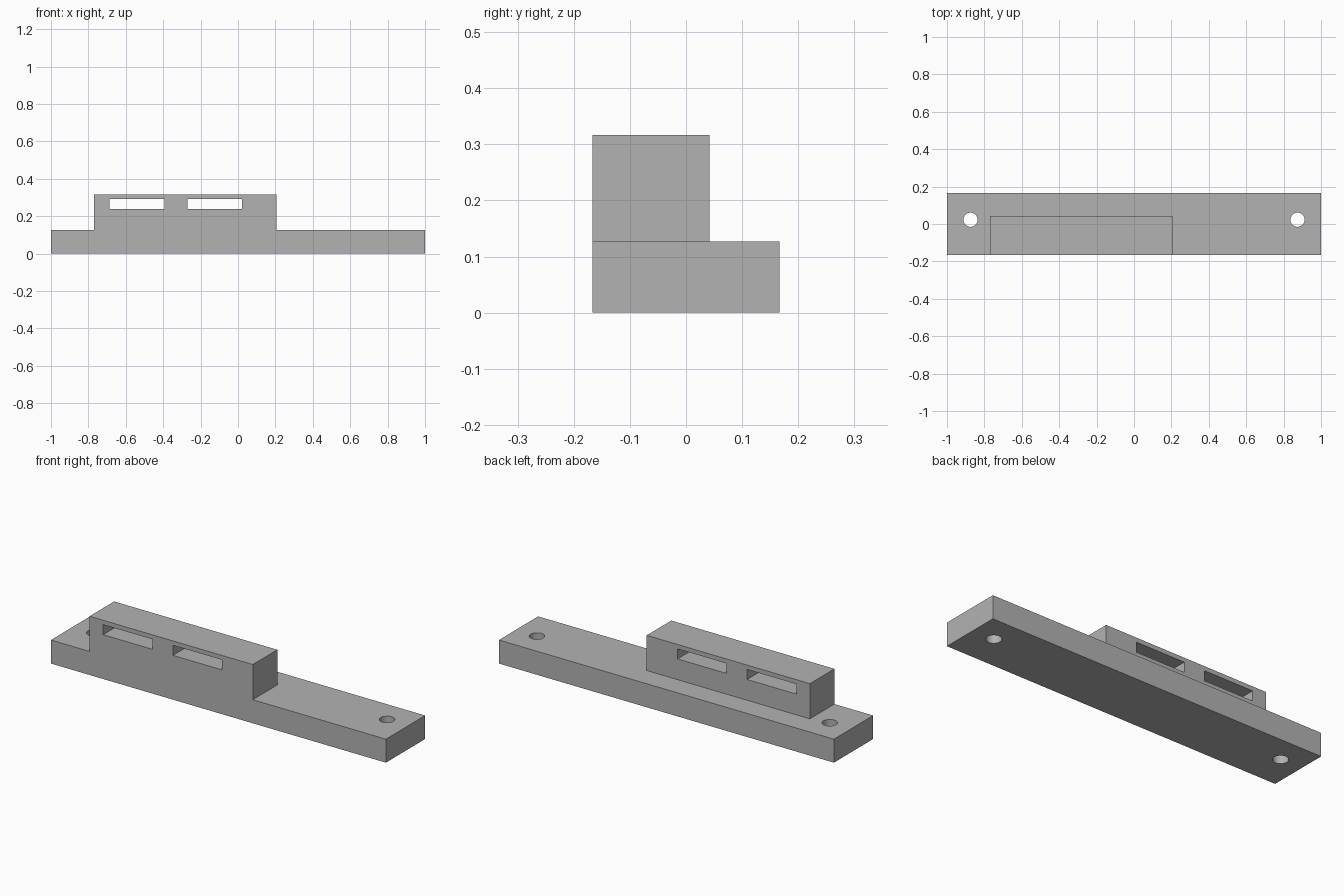
import bpy
import math

default = bpy.data.objects.get("Cube")
if default:
    bpy.data.objects.remove(default, do_unlink=True)

grey = bpy.data.materials.new("plain grey")
grey.use_nodes = True
colour = (0.45, 0.45, 0.45, 1)
grey.diffuse_color = colour
grey.node_tree.nodes["Principled BSDF"].inputs["Base Color"].default_value = colour


def box(name, low, high):
    bpy.ops.mesh.primitive_cube_add(size=1)
    ob = bpy.context.object
    ob.name = name
    ob.location = [(a + b) / 2 for a, b in zip(low, high)]
    ob.scale = [b - a for a, b in zip(low, high)]
    bpy.ops.object.transform_apply(location=True, scale=True)
    ob.data.materials.append(grey)
    return ob


def combine(target, other, operation):
    mod = target.modifiers.new(operation, 'BOOLEAN')
    mod.operation = operation
    mod.solver = 'EXACT'
    mod.object = other
    bpy.context.view_layer.objects.active = target
    bpy.ops.object.modifier_apply(modifier=mod.name)
    bpy.data.objects.remove(other, do_unlink=True)


HALF_DEPTH = 0.167
BASE_TOP = 0.127

# Long base plate with the raised block flush to its front
body = box("mounting_bracket", (-1, -HALF_DEPTH, 0), (1, HALF_DEPTH, BASE_TOP))
block = box("raised_block", (-0.769, -HALF_DEPTH, 0.06), (0.205, 0.042, 0.317))
combine(body, block, 'UNION')

# Two slots through the block from front to back
for left, right in ((-0.688, -0.394), (-0.271, 0.021)):
    slot = box("slot_cutter", (left, -0.3, 0.239), (right, 0.3, 0.293))
    combine(body, slot, 'DIFFERENCE')

# Vertical screw holes near both ends
for side in (-1, 1):
    bpy.ops.mesh.primitive_cylinder_add(vertices=48, radius=0.038, depth=0.5,
                                        location=(side * 0.874, 0.023, 0.06))
    hole = bpy.context.object
    hole.name = "screw_hole_cutter"
    hole.data.materials.append(grey)
    combine(body, hole, 'DIFFERENCE')

# Smooth hole walls, crisp edges elsewhere
bpy.ops.object.select_all(action='DESELECT')
body.select_set(True)
bpy.context.view_layer.objects.active = body
bpy.ops.object.shade_smooth_by_angle(angle=math.radians(30))
